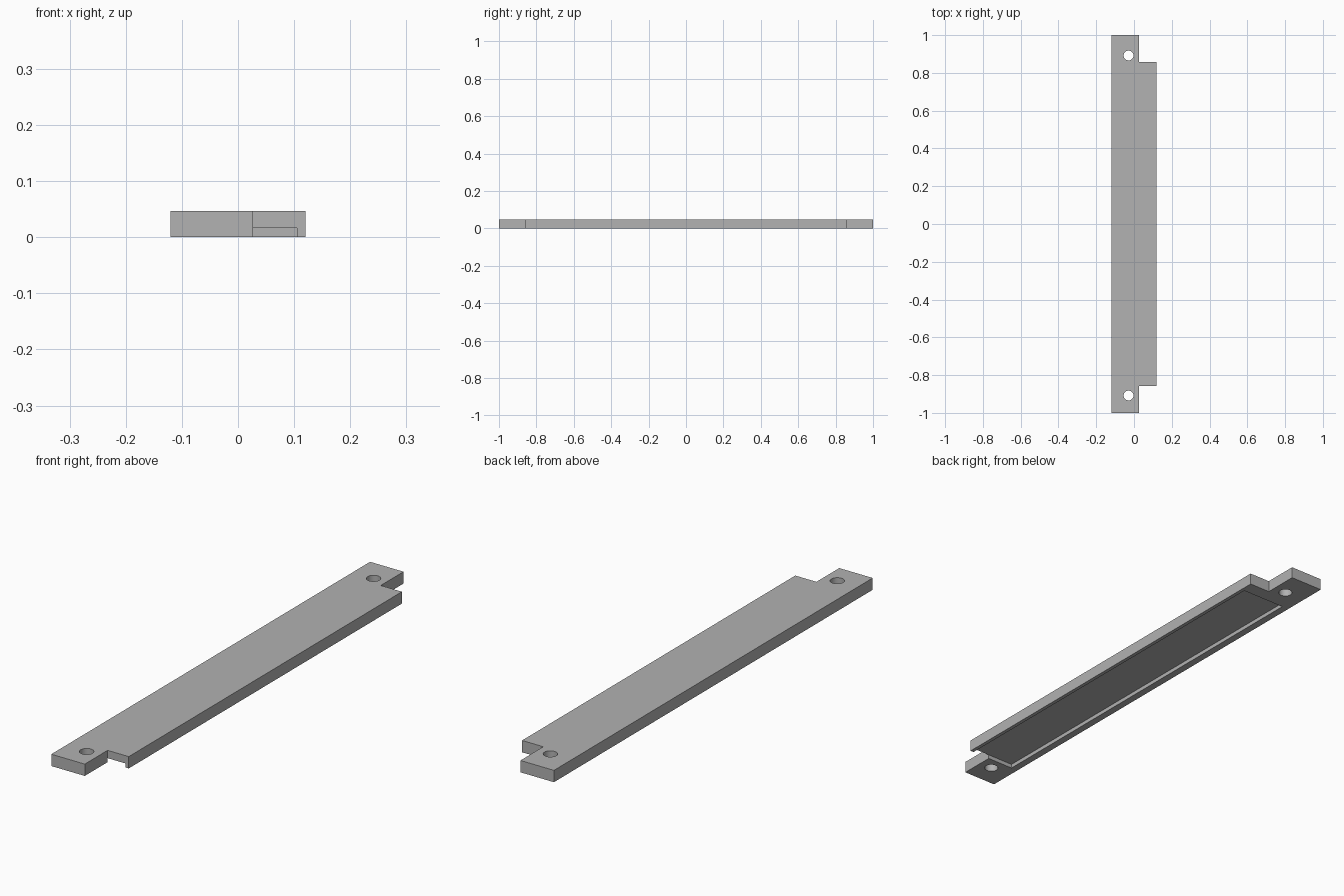
import bpy
import bmesh

cube = bpy.data.objects.get("Cube")
if cube:
    bpy.data.objects.remove(cube, do_unlink=True)

# Main dimensions
SIDE, END, HEIGHT = 0.12, 1.0, 0.047
NOTCH_X, NOTCH_Y = 0.027, 0.857
POCKET_DEPTH = 0.016

grey = bpy.data.materials.new("plain_grey")
grey.use_nodes = True
colour = (0.445, 0.445, 0.445, 1)
grey.diffuse_color = colour
grey.node_tree.nodes["Principled BSDF"].inputs["Base Color"].default_value = colour


def prism(name, outline, z0, z1):
    """Extrude a flat outline from z0 up to z1."""
    bm = bmesh.new()
    face = bm.faces.new([bm.verts.new((x, y, z0)) for x, y in outline])
    top = bmesh.ops.extrude_face_region(bm, geom=[face])["geom"]
    verts = [v for v in top if isinstance(v, bmesh.types.BMVert)]
    bmesh.ops.translate(bm, verts=verts, vec=(0, 0, z1 - z0))
    bmesh.ops.recalc_face_normals(bm, faces=bm.faces)
    mesh = bpy.data.meshes.new(name)
    bm.to_mesh(mesh)
    bm.free()
    mesh.materials.append(grey)
    obj = bpy.data.objects.new(name, mesh)
    bpy.context.collection.objects.link(obj)
    return obj


def cut(target, cutter):
    """Subtract the cutter from the target and discard it."""
    bpy.context.view_layer.objects.active = target
    mod = target.modifiers.new("cut", "BOOLEAN")
    mod.operation = "DIFFERENCE"
    mod.solver = "EXACT"
    mod.object = cutter
    bpy.ops.object.modifier_apply(modifier=mod.name)
    bpy.data.objects.remove(cutter, do_unlink=True)


# Long plate with a narrow tab at each end
plate = prism("mounting_plate", [
    (-SIDE, -END), (NOTCH_X, -END), (NOTCH_X, -NOTCH_Y), (SIDE, -NOTCH_Y),
    (SIDE, NOTCH_Y), (NOTCH_X, NOTCH_Y), (NOTCH_X, END), (-SIDE, END)], 0, HEIGHT)

# Shallow underside pocket, open into the front notch
cut(plate, prism("pocket_cutter", [
    (-0.09, -NOTCH_Y), (NOTCH_X, -NOTCH_Y), (NOTCH_X, -0.9), (0.105, -0.9),
    (0.105, 0.80), (-0.09, 0.80)], -0.05, POCKET_DEPTH))

# Screw hole through each tab
for y in (-0.908, 0.892):
    bpy.ops.mesh.primitive_cylinder_add(vertices=40, radius=0.026, depth=0.3,
                                        location=(-0.029, y, 0))
    hole = bpy.context.object
    hole.name = "hole_cutter"
    hole.data.materials.append(grey)
    cut(plate, hole)

# Smooth hole walls, crisp edges elsewhere
bpy.ops.object.select_all(action="DESELECT")
plate.select_set(True)
bpy.context.view_layer.objects.active = plate
bpy.ops.object.shade_smooth_by_angle()
